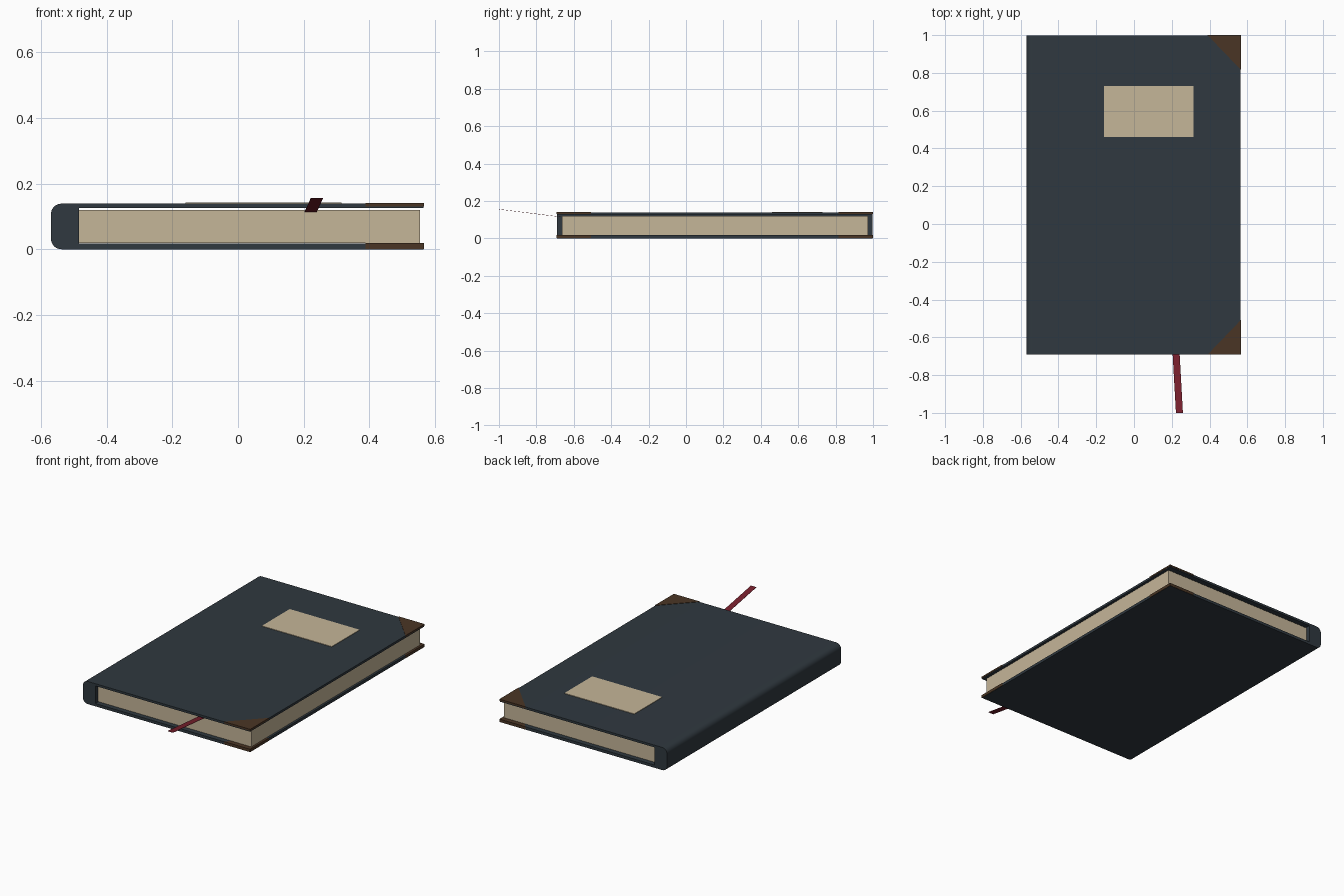
import bpy, math

if "Cube" in bpy.data.objects:
    bpy.data.objects.remove(bpy.data.objects["Cube"])


def material(name, rgb):
    m = bpy.data.materials.new(name)
    m.diffuse_color = (*rgb, 1)
    m.use_nodes = True
    m.node_tree.nodes["Principled BSDF"].inputs["Base Color"].default_value = m.diffuse_color
    return m


CLOTH = material("dark slate cloth", (0.029, 0.040, 0.050))
PAPER = material("cream paper", (0.56, 0.465, 0.315))
LEATHER = material("brown leather", (0.068, 0.036, 0.018))
RIBBON = material("dark red ribbon", (0.19, 0.014, 0.026))

FRONT, BACK, FORE = -0.69, 0.998, 0.565


def prism(name, outline, mat, to_3d, a, b, smooth=False):
    """Extrude a 2D outline between depths a and b."""
    n = len(outline)
    verts = [to_3d(u, v, a) for u, v in outline] + [to_3d(u, v, b) for u, v in outline]
    faces = [list(range(n)), list(range(2 * n - 1, n - 1, -1))]
    faces += [[i, i + n, (i + 1) % n + n, (i + 1) % n] for i in range(n)]
    me = bpy.data.meshes.new(name)
    me.from_pydata(verts, [], faces)
    me.materials.append(mat)
    ob = bpy.data.objects.new(name, me)
    bpy.context.collection.objects.link(ob)
    # consistent outward normals
    import bmesh
    bm = bmesh.new()
    bm.from_mesh(me)
    bmesh.ops.recalc_face_normals(bm, faces=bm.faces)
    bm.to_mesh(me)
    bm.free()
    if smooth:
        bpy.ops.object.select_all(action='DESELECT')
        ob.select_set(True)
        bpy.context.view_layer.objects.active = ob
        bpy.ops.object.shade_smooth_by_angle(angle=math.radians(35))
    return ob


def flat(u, v, d):      # outline seen from above
    return (u, v, d)


def along_y(u, v, d):   # outline seen from the front
    return (u, d, v)


def box(name, x0, x1, y0, y1, z0, z1, mat):
    return prism(name, [(x0, y0), (x1, y0), (x1, y1), (x0, y1)], mat, flat, z0, z1)


# case: two boards joined by a solid spine with rounded outer edges
r, left, top = 0.032, -0.57, 0.139
case = [(FORE, 0), (FORE, 0.017), (-0.485, 0.017), (-0.485, 0.125), (FORE, 0.125), (FORE, top)]
for cz, start in ((top - r, 90), (r, 180)):
    for i in range(9):
        t = math.radians(start + 90 * i / 8)
        case.append((left + r + r * math.cos(t), cz + r * math.sin(t)))
prism("book_case", case, CLOTH, along_y, FRONT, BACK, smooth=True)

# page block
box("page_block", -0.488, 0.555, -0.664, 0.972, 0.0195, 0.120, PAPER)

# title label on the front board
box("cover_label", -0.16, 0.315, 0.46, 0.73, 0.1385, 0.142, PAPER)

# leather corners on both boards
for side, z0, z1 in (("upper", 0.131, 0.141), ("lower", 0.001, 0.0185)):
    for end, y, s in (("front", FRONT - 0.002, 1), ("back", BACK + 0.002, -1)):
        x = FORE + 0.002
        prism(f"{side}_{end}_corner", [(x, y), (x - 0.178, y), (x, y + s * 0.185)],
              LEATHER, flat, z0, z1)

# ribbon bookmark, rising as it leaves the pages
ribbon = box("ribbon_bookmark", 0.203, 0.240, -1.0, -0.66, 0.113, 0.1145, RIBBON)
for v in ribbon.data.vertices:
    if v.co.y < -0.9:
        v.co.x += 0.019
        v.co.z += 0.042
